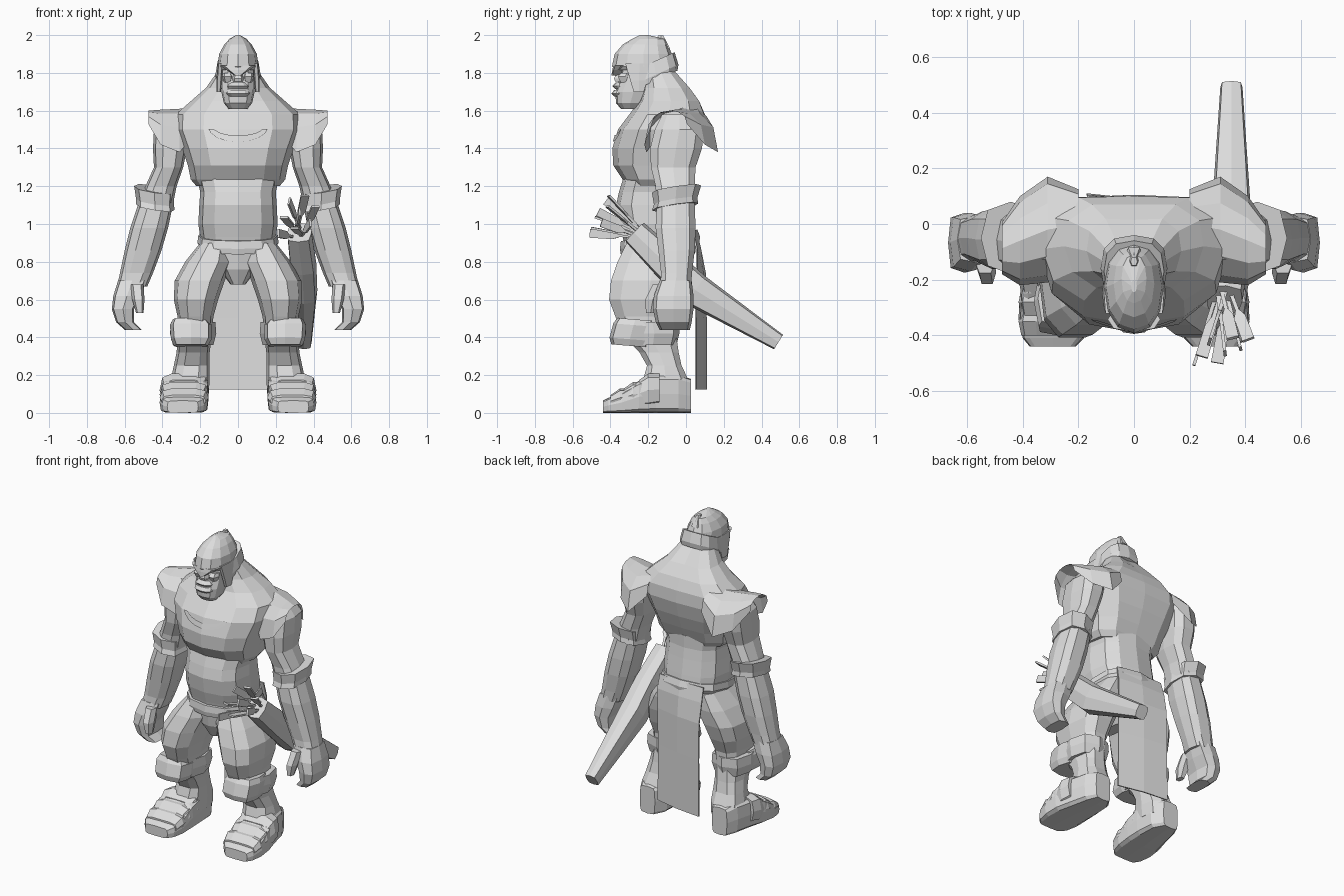
import bpy, bmesh, random
from math import sin, cos, pi
from mathutils import Vector

cube = bpy.data.objects.get("Cube")
if cube:
    bpy.data.objects.remove(cube)

grey = bpy.data.materials.new("stone_grey")
grey.use_nodes = True
grey.diffuse_color = (.72, .72, .72, 1)
grey.node_tree.nodes["Principled BSDF"].inputs["Base Color"].default_value = grey.diffuse_color


def finish(name, bm, mirror=False):
    """Turn the bmesh into a flat shaded object, optionally mirrored across x."""
    bmesh.ops.recalc_face_normals(bm, faces=bm.faces)
    mesh = bpy.data.meshes.new(name)
    bm.to_mesh(mesh)
    bm.free()
    mesh.materials.append(grey)
    obj = bpy.data.objects.new(name, mesh)
    bpy.context.collection.objects.link(obj)
    if mirror:
        modifier = obj.modifiers.new("mirror", "MIRROR")
        modifier.use_mirror_merge = False
    return obj


def skin(name, rings, mirror=False, closed=True):
    """Bridge successive point rings with quads and cap the ends."""
    bm = bmesh.new()
    loops = [[bm.verts.new(point) for point in ring] for ring in rings]
    count = len(loops[0])
    for low, high in zip(loops, loops[1:]):
        for i in range(count if closed else count - 1):
            j = (i + 1) % count
            bm.faces.new((low[i], low[j], high[j], high[i]))
    if closed:
        bm.faces.new(loops[0])
        bm.faces.new(loops[-1])
    return finish(name, bm, mirror)


def oval(sides, power):
    """Unit outline between a circle (power one) and a square (power zero)."""
    shift = .5 if sides == 4 else 0
    for i in range(sides):
        angle = 2 * pi * (i + shift) / sides
        yield [0 if abs(v) < .001 else (abs(v) ** power) * (1 if v > 0 else -1)
               for v in (cos(angle), sin(angle))]


def loft(name, rows, mirror=False, sides=12, power=.75, tilt_x=0, tilt_y=0,
         along_y=False, spread=0, groove=0):
    """Rows hold a station, then the limits of the section in its two directions.
    Spread widens the far side and groove sinks its middle."""
    rings = []
    for station, left, right, near, far in rows:
        ring = []
        for u, v in oval(sides, power):
            sink = groove if u == 0 and v > 0 else 0
            u *= 1 + spread * max(v, 0)
            a = (left + right + u * (right - left)) / 2
            b = (near + far + v * (far - near)) / 2 - sink
            lift = (u * (right - left) * tilt_x + v * (far - near) * tilt_y) / 2
            ring.append((a, station, b) if along_y else (a, b, station + lift))
        rings.append(ring)
    return skin(name, rings, mirror)


def body(name, rows, **options):
    """Loft centred on x from rows of height, half width, front, back."""
    return loft(name, [(z, -w, w, front, back) for z, w, front, back in rows], **options)


def rod(name, points, sizes, sides=6, power=1):
    """Sweep an outline along a path, each size being width and thickness."""
    rings = []
    for i, (point, (wide, thick)) in enumerate(zip(points, sizes)):
        ahead = Vector(points[min(i + 1, len(points) - 1)])
        way = (ahead - Vector(points[max(i - 1, 0)])).normalized()
        side = way.cross(Vector((0, 0, 1))).normalized()
        up = side.cross(way)
        rings.append([Vector(point) + side * u * wide + up * v * thick
                      for u, v in oval(sides, power)])
    return skin(name, rings)


# Chest with overhanging pectorals, broad back, sloping shoulders and neck
chest = body("chest", [
    (1.2, .22, -.31, .01), (1.235, .25, -.335, .03), (1.31, .265, -.385, .065),
    (1.4, .295, -.39, .1), (1.5, .335, -.36, .125), (1.58, .33, -.3, .12),
    (1.65, .25, -.25, .09), (1.72, .17, -.23, .035), (1.82, .1, -.22, -.06)],
    power=.88, spread=.12, groove=.02)

# Belly, hips and scalloped belt
body("belly", [
    (.87, .19, -.32, .06), (.93, .2, -.335, .055), (1, .21, -.355, .045),
    (1.1, .205, -.37, .03), (1.17, .2, -.355, .02), (1.25, .22, -.33, .02)])
body("hips", [
    (.68, .04, -.27, -.1), (.76, .1, -.31, 0), (.85, .19, -.32, .05), (.92, .2, -.33, .05)])
body("belt", [(.87, .195, -.345, .07), (.9, .215, -.35, .075), (.94, .21, -.345, .06)],
     tilt_y=.15)

# Rear hanging cloth, a thin sheet swung slightly to one side
sheet = [(.125, .17, .055, .11), (.5, .168, .055, .11), (.74, .168, .06, .105),
         (.87, .17, .06, .08), (.96, .165, .04, .055)]
cloth = skin("back_cloth", [[(-w, right, z), (0, (left + right) / 2 + .01, z), (w, left, z)]
                            for z, w, left, right in sheet], closed=False)
cloth.modifiers.new("thickness", "SOLIDIFY").thickness = .008

# Collar crescent laid on the chest
arc = [pi * i / 8 for i in range(9)]
collar = skin("collar_crescent",
              [[(-.165 * cos(a) * k, -.4, 1.53 - .09 * sin(a) * k ** 3) for a in arc]
               for k in (1, .92, .84)], closed=False)
wrap = collar.modifiers.new("lay_on_chest", "SHRINKWRAP")
wrap.target = chest
wrap.offset = .008

# Head: face, jaw and features
body("face", [
    (1.61, .05, -.345, -.25), (1.64, .075, -.37, -.22), (1.7, .088, -.375, -.18),
    (1.76, .09, -.355, -.14), (1.84, .09, -.34, -.1)])
body("lower_lip", [(1.675, .05, -.38, -.3), (1.69, .065, -.395, -.28), (1.71, .06, -.38, -.28)])
body("upper_lip", [(1.715, .055, -.375, -.3), (1.73, .06, -.39, -.28), (1.75, .04, -.37, -.28)])
body("nose", [(1.755, .03, -.38, -.3), (1.77, .032, -.385, -.3), (1.83, .012, -.36, -.3)],
     sides=6)
loft("cheeks", [(1.75, .03, .075, -.35, -.28), (1.78, .025, .085, -.365, -.28),
                (1.8, .03, .08, -.345, -.28)], mirror=True, sides=6)

# Helmet dome with a pointed brow, neck guard and rear crest
body("helmet", [
    (1.815, .1, -.375, -.06), (1.835, .108, -.392, -.055), (1.9, .1, -.378, -.075),
    (1.95, .073, -.335, -.095), (1.98, .045, -.285, -.11), (2, .01, -.245, -.2)], power=.9)
body("brow", [(1.785, .015, -.395, -.34), (1.815, .06, -.39, -.33), (1.84, .095, -.385, -.3)],
     sides=8)
body("neck_guard", [
    (1.76, .115, -.275, -.045), (1.79, .12, -.28, -.04), (1.86, .108, -.28, -.06)],
    tilt_y=.45)
loft("cheek_guards", [(1.7, .09, .115, -.28, -.22), (1.76, .085, .115, -.3, -.2),
                      (1.85, .08, .108, -.33, -.16)], mirror=True, sides=6)
body("crest", [(1.93, .035, -.17, -.08), (1.997, .012, -.15, -.118)], sides=6)

# Arms from shoulder to wrist
loft("arms", [
    (1.58, .25, .38, -.13, .06), (1.5, .26, .445, -.17, .1), (1.4, .27, .45, -.195, .09),
    (1.3, .29, .445, -.19, .055), (1.2, .325, .49, -.165, .05), (1.1, .345, .53, -.16, .05),
    (.98, .37, .57, -.165, .055), (.86, .405, .6, -.15, .05), (.74, .45, .625, -.135, .035),
    (.67, .48, .64, -.14, .03)], mirror=True, sides=10)

# Flared elbow bands
loft("elbow_bands", [
    (1.09, .335, .54, -.18, .065), (1.12, .34, .54, -.17, .06), (1.185, .335, .55, -.18, .08)],
    mirror=True, sides=8, tilt_x=.15, tilt_y=.15)

# Curled hands and thumbs
loft("hands", [
    (.7, .485, .635, -.14, .03), (.62, .515, .66, -.17, .04), (.55, .55, .668, -.175, .04),
    (.48, .55, .645, -.16, .03), (.44, .51, .6, -.14, .02)], mirror=True, sides=8, power=.5)
loft("thumbs", [
    (.68, .5, .57, -.18, -.1), (.6, .495, .56, -.22, -.13), (.53, .5, .54, -.215, -.16)],
    mirror=True, sides=6)

# Shoulder plates: open arches widening into an outer point
plates = []
for x, front, back, bottom, top in [
        (.2, -.13, .125, 1.5, 1.625), (.31, -.21, .17, 1.38, 1.61),
        (.41, -.22, .1, 1.42, 1.605), (.475, -.18, .005, 1.53, 1.6)]:
    plates.append([(x, (front + back - (back - front) * cos(pi * i / 6)) / 2,
                    bottom + (top - bottom) * sin(pi * i / 6) ** .8) for i in range(7)])
skin("shoulder_plates", plates, mirror=True, closed=False)

# Legs with heavy thighs
loft("legs", [
    (.9, .04, .2, -.32, .04), (.8, .03, .28, -.37, .045), (.7, .07, .335, -.405, .03),
    (.6, .105, .34, -.415, .0), (.51, .13, .32, -.38, -.04), (.4, .14, .32, -.33, -.045),
    (.32, .15, .325, -.25, -.035), (.25, .15, .34, -.21, -.02), (.18, .15, .355, -.23, .015),
    (.1, .155, .36, -.24, .02)], mirror=True, sides=10)

# Knee guards leaning back and the bands behind them
loft("knee_guards", [
    (.355, .16, .34, -.395, -.2), (.39, .14, .355, -.405, -.19), (.465, .14, .36, -.385, -.17),
    (.495, .165, .345, -.365, -.17)], mirror=True, sides=8, power=.5, tilt_y=-.08)
loft("knee_bands", [
    (.36, .13, .345, -.3, -.05), (.42, .115, .36, -.3, -.035), (.48, .12, .355, -.32, -.035)],
    mirror=True, sides=8)

# Boots, running from heel to toe, with overlapping instep plates
loft("boots", [
    (.027, .21, .32, 0, .18), (-.04, .165, .355, 0, .2), (-.16, .155, .385, 0, .2),
    (-.25, .155, .41, 0, .17), (-.34, .16, .415, 0, .11), (-.41, .18, .4, 0, .08),
    (-.44, .21, .375, 0, .065)], mirror=True, sides=12, power=.38, along_y=True)
for name, start, height in (("ankle_plates", -.2, .21), ("instep_plates", -.28, .165),
                            ("toe_plates", -.35, .13)):
    loft(name, [(start + .06, .165, .4, .04, height), (start, .155, .415, .03, height),
                (start - .05, .17, .405, .03, height - .035)],
         mirror=True, sides=10, power=.55, along_y=True)

# Curved quiver on the left hip
rod("quiver", [(.325, -.27, .955), (.345, -.1, .79), (.35, .05, .65), (.35, .49, .375)],
    [(.065, .07), (.07, .085), (.07, .09), (.04, .045)], sides=8, power=.5)

# Arrows fanning from its mouth, each with a broad fletching
random.seed(4)
for i in range(8):
    mouth = Vector((.3 + .015 * (i % 4), -.24, .93 + .02 * (i % 3)))
    rise = ((i * 3) % 8) / 7
    tip = Vector((.215 + .028 * i, random.uniform(-.52, -.47) + .09 * rise, .95 + .2 * rise))
    middle = mouth.lerp(tip, .4)
    rod("arrow_shaft", [mouth, middle], [(.01, .01)] * 2, sides=4)
    rod("arrow_fletching", [middle, mouth.lerp(tip, .55), tip],
        [(.008, .01), (.03, .008), (.032, .008)] if i % 2 else
        [(.01, .008), (.008, .03), (.008, .032)], sides=4)
